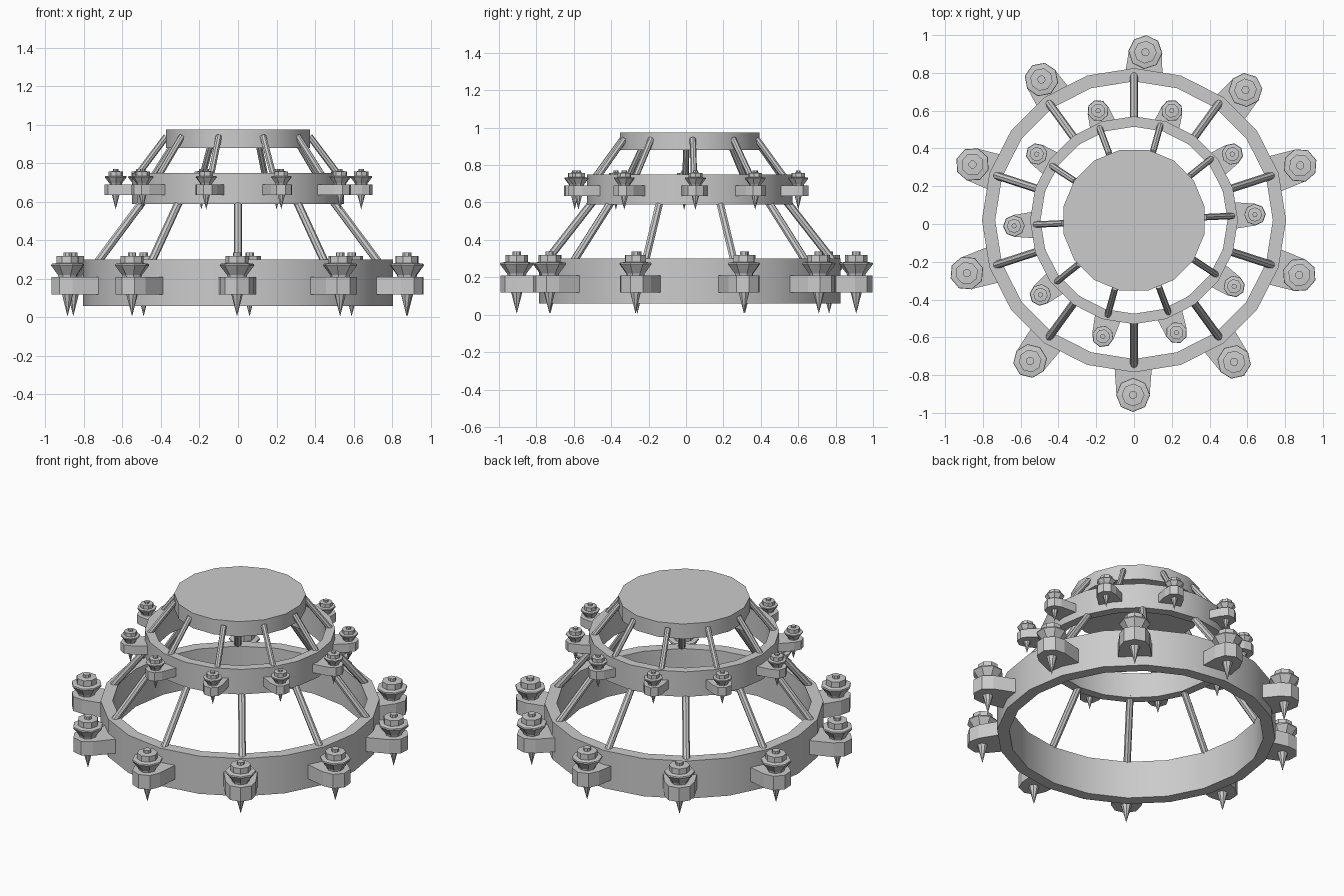
import bpy, bmesh, math
from mathutils import Vector

if "Cube" in bpy.data.objects:
    bpy.data.objects.remove(bpy.data.objects["Cube"])

CY = 0.02  # the rings sit slightly behind the origin


def finish(name, bm, smooth=False):
    bmesh.ops.recalc_face_normals(bm, faces=bm.faces[:])
    me = bpy.data.meshes.new(name)
    bm.to_mesh(me)
    bm.free()
    ob = bpy.data.objects.new(name, me)
    bpy.context.collection.objects.link(ob)
    if smooth:
        bpy.ops.object.select_all(action='DESELECT')
        ob.select_set(True)
        bpy.context.view_layer.objects.active = ob
        bpy.ops.object.shade_smooth_by_angle(angle=math.radians(30))
    return ob


def lathe(bm, profile, n, cx=0, cy=0, start=0.0, closed=False):
    """Revolve (radius, z) points around a vertical axis."""
    loops = []
    for r, z in profile:
        if r == 0:
            loops.append([bm.verts.new((cx, cy, z))] * n)
        else:
            loops.append([bm.verts.new((cx + r * math.cos(start + 2 * math.pi * i / n),
                                        cy + r * math.sin(start + 2 * math.pi * i / n), z))
                          for i in range(n)])
    pairs = list(zip(loops, loops[1:]))
    if closed:
        pairs.append((loops[-1], loops[0]))
    for a, b in pairs:
        for i in range(n):
            j = (i + 1) % n
            bm.faces.new(list(dict.fromkeys((a[i], a[j], b[j], b[i]))))


def ring(name, r_out, r_in, z0, z1, n=20):
    bm = bmesh.new()
    lathe(bm, [(r_out, z0), (r_out, z1), (r_in, z1), (r_in, z0)], n, 0, CY, closed=True)
    finish(name, bm, True)


def strut(name, angle, low, high, radius):
    """Round bar between two (radius, z) points at one angle."""
    c, s = math.cos(angle), math.sin(angle)
    p = Vector((low[0] * c, CY + low[0] * s, low[1]))
    q = Vector((high[0] * c, CY + high[0] * s, high[1]))
    bm = bmesh.new()
    bmesh.ops.create_cone(bm, cap_ends=True, segments=8, radius1=radius, radius2=radius,
                          depth=(q - p).length)
    rot = (q - p).to_track_quat('Z', 'Y').to_matrix().to_4x4()
    rot.translation = (p + q) / 2
    bm.transform(rot)
    finish(name, bm)


def bracket(name, x, y, r_end, half_w, r_ring, z0, z1):
    """Tab with a faceted round end, widening toward the ring."""
    a = math.atan2(y - CY, x)
    d, t = Vector((math.cos(a), math.sin(a))), Vector((-math.sin(a), math.cos(a)))
    c, base = Vector((x, y)), Vector((0, CY)) + d * r_ring
    pts = [base - t * half_w]
    for k in range(-2, 3):
        u = k * math.pi / 4
        pts.append(c + (d * math.cos(u) + t * math.sin(u)) * r_end)
    pts.append(base + t * half_w)
    bm = bmesh.new()
    f = bm.faces.new([bm.verts.new((p.x, p.y, z0)) for p in pts])
    new = bmesh.ops.extrude_face_region(bm, geom=[f])['geom']
    bmesh.ops.translate(bm, vec=(0, 0, z1 - z0), verts=[v for v in new if isinstance(v, bmesh.types.BMVert)])
    finish(name, bm)


def finial(name, x, y, z, s):
    """Spike, flared cup, cap and stud, with z at the bracket top."""
    prof = [(0, -0.205), (0.03, -0.09), (0.045, -0.02), (0.052, 0.01), (0.09, 0.06), (0.088, 0.068),
            (0.06, 0.072), (0.06, 0.108), (0.022, 0.11), (0.022, 0.128), (0, 0.128)]
    bm = bmesh.new()
    lathe(bm, [(r * s, z + h * s) for r, h in prof], 8, x, y, math.atan2(y - CY, x))
    finish(name, bm)


# Rings and the top disc
ring("lower_ring", 0.805, 0.735, 0.06, 0.30)
ring("middle_ring", 0.55, 0.495, 0.59, 0.75)
bm = bmesh.new()
lathe(bm, [(0, 0.88), (0.38, 0.88), (0.38, 0.975), (0, 0.975)], 16, 0, CY, math.pi / 16)
finish("top_disc", bm, True)

# Sloping struts
for i in range(10):
    strut(f"lower_strut_{i}", math.radians(90 + 36 * i), (0.772, 0.28), (0.51, 0.615), 0.021)
    strut(f"upper_strut_{i}", math.radians(2.5 + 36 * i), (0.53, 0.73), (0.372, 0.94), 0.017)

# Brackets and finials on the lower ring
lower = [(0.06, 0.91), (0.59, 0.71), (0.88, 0.31), (0.875, -0.27), (0.53, -0.73),
         (-0.005, -0.905), (-0.55, -0.725), (-0.885, -0.26), (-0.855, 0.315), (-0.49, 0.765)]
for i, (x, y) in enumerate(lower):
    bracket(f"lower_bracket_{i}", x, y, 0.088, 0.10, 0.76, 0.12, 0.21)
    finial(f"lower_finial_{i}", x, y, 0.21, 1.0)

# Brackets and finials on the middle ring
middle = [(0.2, 0.6), (0.52, 0.37), (0.64, 0.05), (0.53, -0.33), (0.225, -0.575),
          (-0.165, -0.595), (-0.495, -0.375), (-0.635, -0.01), (-0.515, 0.37), (-0.19, 0.6)]
for i, (x, y) in enumerate(middle):
    bracket(f"middle_bracket_{i}", x, y, 0.058, 0.072, 0.515, 0.635, 0.69)
    finial(f"middle_finial_{i}", x, y, 0.69, 0.63)
